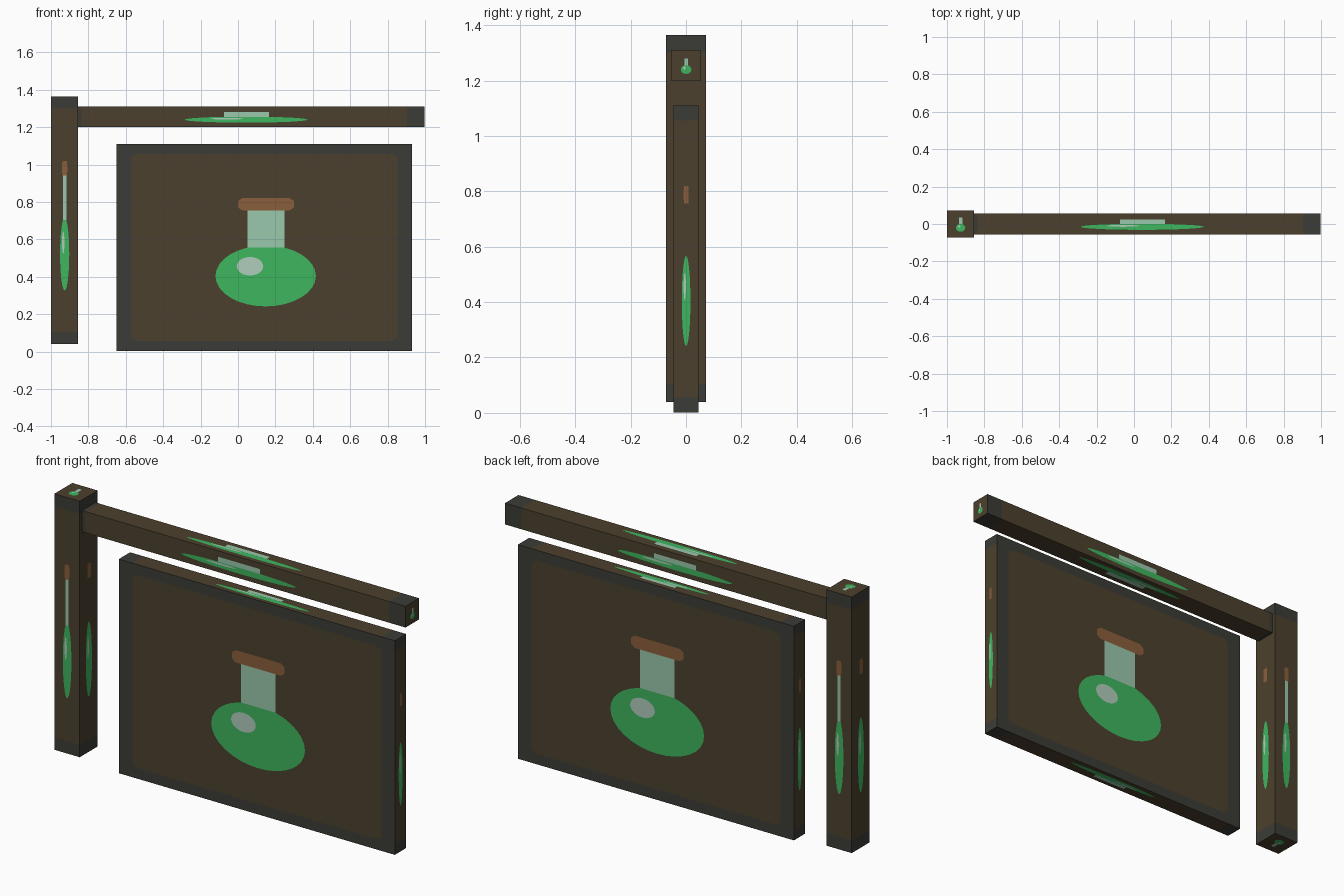
import bpy, bmesh, math
from mathutils import Vector

cube = bpy.data.objects.get("Cube")
if cube:
    bpy.data.objects.remove(cube, do_unlink=True)


def material(name, rgb):
    """Flat material from an 8-bit sRGB colour, stored as linear values."""
    lin = [((c / 255 + 0.055) / 1.055) ** 2.4 for c in rgb]
    m = bpy.data.materials.new(name)
    m.use_nodes = True
    m.diffuse_color = (*lin, 1)
    bsdf = m.node_tree.nodes["Principled BSDF"]
    bsdf.inputs["Base Color"].default_value = (*lin, 1)
    bsdf.inputs["Roughness"].default_value = 0.9
    return m


WOOD, TRIM, LIQUID, GLASS, CORK, SHINE = range(6)
MATS = [
    material("brown_wood", (76, 64, 45)),
    material("dark_trim", (59, 60, 54)),
    material("green_liquid", (62, 182, 95)),
    material("pale_glass", (155, 200, 174)),
    material("cork_brown", (138, 95, 59)),
    material("pale_shine", (176, 205, 187)),
]
BORDER = 0.049
LIFT = 0.0008


def finish(name, bm):
    mesh = bpy.data.meshes.new(name)
    bm.to_mesh(mesh)
    bm.free()
    for m in MATS:
        mesh.materials.append(m)
    ob = bpy.data.objects.new(name, mesh)
    bpy.context.collection.objects.link(ob)
    return ob


def ellipse(u, v, ru, rv, n=32):
    return [(u + ru * math.cos(2 * math.pi * i / n),
             v + rv * math.sin(2 * math.pi * i / n)) for i in range(n)]


def slab(u0, u1, v0, v1, cut=0.0):
    """Rectangle with optional clipped corners."""
    if not cut:
        return [(u0, v0), (u1, v0), (u1, v1), (u0, v1)]
    return [(u0 + cut, v0), (u1 - cut, v0), (u1, v0 + cut), (u1, v1 - cut),
            (u1 - cut, v1), (u0 + cut, v1), (u0, v1 - cut), (u0, v0 + cut)]


# Flask shapes in face fractions: colour, layer, outline
BULB = (LIQUID, 1, ellipse(0.505, 0.363, 0.17, 0.147))
NECK = (GLASS, 2, slab(0.443, 0.568, 0.50, 0.685))
TALL_NECK = (GLASS, 2, slab(0.443, 0.568, 0.50, 0.73))
STOPPER = (CORK, 3, slab(0.411, 0.601, 0.68, 0.738, 0.014))
GLINT = (SHINE, 2, ellipse(0.452, 0.41, 0.045, 0.045, 20))


def panel_corners(c=0.018):
    """Dark triangles that soften the corners of the wood panel."""
    out = []
    for u, du in ((BORDER, c), (1 - BORDER, -c)):
        for v, dv in ((BORDER, c), (1 - BORDER, -c)):
            tri = [(u, v), (u + du, v), (u, v + dv)]
            out.append((TRIM, 1, tri if du * dv > 0 else tri[::-1]))
    return out


def timber(name, lo, hi):
    """Box with dark bands at the ends of its long axes."""
    lo, hi = Vector(lo), Vector(hi)
    size, mid = hi - lo, (lo + hi) / 2
    bm = bmesh.new()
    bmesh.ops.create_cube(bm, size=1)
    for v in bm.verts:
        v.co = mid + v.co * size
    long_axes = [a for a in range(3) if size[a] > 0.2]
    for a in long_axes:
        normal = Vector([float(i == a) for i in range(3)])
        for t in (BORDER, 1 - BORDER):
            bmesh.ops.bisect_plane(bm, geom=bm.verts[:] + bm.edges[:] + bm.faces[:],
                                   plane_co=lo + size * t, plane_no=normal)
    bm.normal_update()
    for f in bm.faces:
        c = f.calc_center_median()
        for a in long_axes:
            t = (c[a] - lo[a]) / size[a]
            if abs(f.normal[a]) < 0.5 and not BORDER < t < 1 - BORDER:
                f.material_index = TRIM
    finish(name, bm)

    # Painted flask on every side
    bm = bmesh.new()
    for axis in range(3):
        for sign in (-1, 1):
            n = Vector([float(sign * (i == axis)) for i in range(3)])
            up = Vector((0, sign, 0)) if axis == 2 else Vector((0, 0, 1))
            right = up.cross(n)
            width = abs(right.dot(size))
            height = abs(up.dot(size))
            shapes = [BULB, GLINT]
            if height < 0.2:
                shapes.append(TALL_NECK)
            else:
                shapes.append(STOPPER)
                if axis != 0:
                    shapes.append(NECK)
            if min(width, height) > 0.2:
                shapes += panel_corners()
            for colour, layer, outline in shapes:
                base = mid + n * (size[axis] / 2 + LIFT * layer)
                f = bm.faces.new([bm.verts.new(base + right * (u - 0.5) * width
                                               + up * (v - 0.5) * height)
                                  for u, v in outline])
                f.material_index = colour
    finish(name + "_flask_paint", bm)


# Upright post, overhanging beam and hanging board
timber("post", (-1.0, -0.073, 0.04), (-0.855, 0.073, 1.365))
timber("beam", (-0.93, -0.055, 1.20), (0.998, 0.055, 1.31))
timber("sign_board", (-0.65, -0.046, 0.002), (0.93, 0.046, 1.11))
